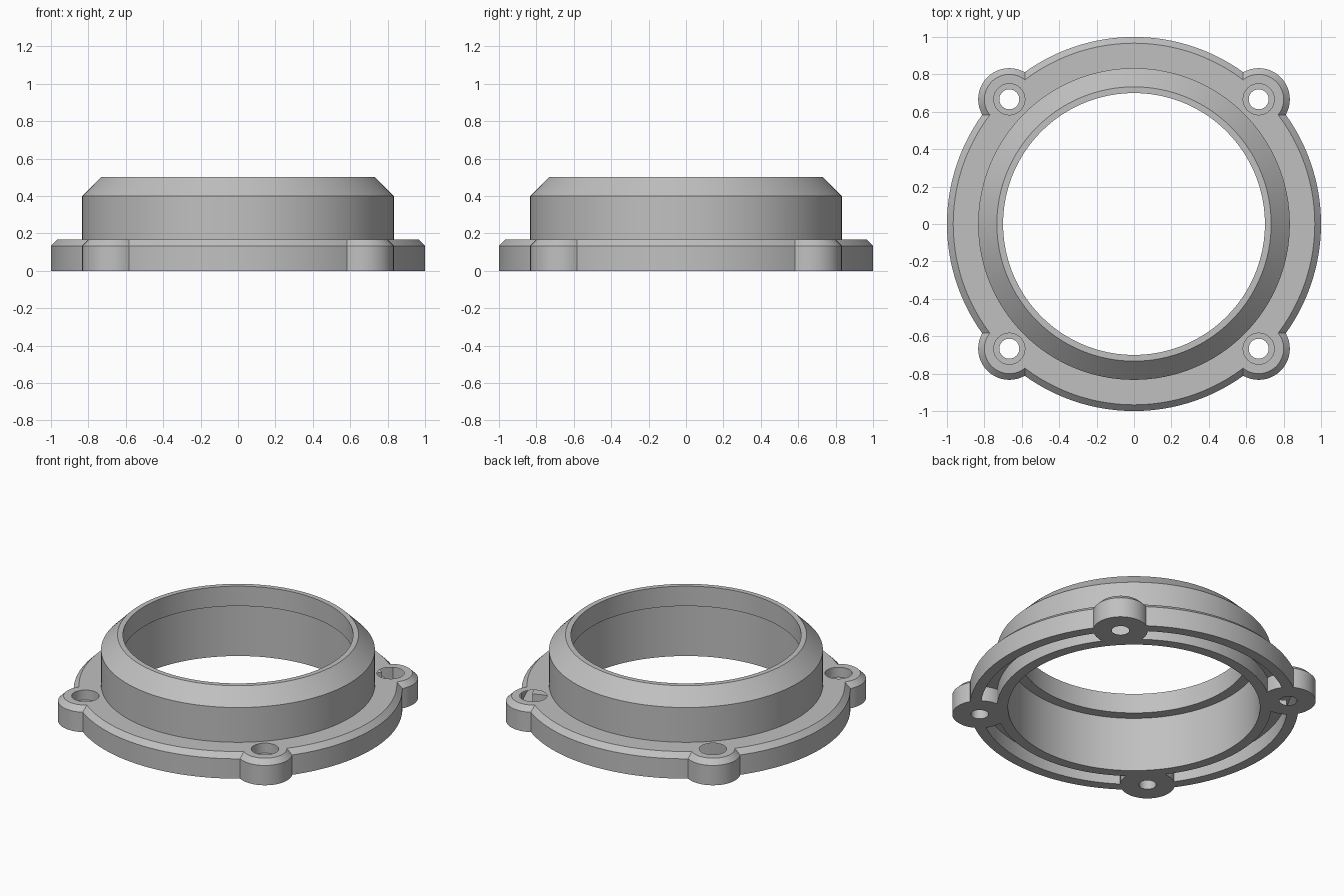
import bpy, bmesh, math
from mathutils import Matrix, Vector

cube = bpy.data.objects.get("Cube")
if cube:
    bpy.data.objects.remove(cube, do_unlink=True)

UNIT = 1 / 30  # profiles below are drawn with a flange radius of 30

grey = bpy.data.materials.new("plain grey")
grey.use_nodes = True
colour = (0.53, 0.53, 0.53, 1)
grey.diffuse_color = colour
grey.node_tree.nodes["Principled BSDF"].inputs["Base Color"].default_value = colour


def lathe(name, profile, steps, centre=(0, 0)):
    """Revolve an (r, z) profile about a vertical axis through centre."""
    bm = bmesh.new()
    verts = [bm.verts.new((r * UNIT, 0, z * UNIT)) for r, z in profile]
    pairs = list(zip(verts, verts[1:]))
    if profile[0][0] > 0:  # a ring section is closed; a solid one ends on the axis
        pairs.append((verts[-1], verts[0]))
    edges = [bm.edges.new(p) for p in pairs]
    bmesh.ops.spin(bm, geom=verts + edges, cent=(0, 0, 0), axis=(0, 0, 1),
                   angle=math.tau, steps=steps)
    bmesh.ops.remove_doubles(bm, verts=bm.verts, dist=1e-5)
    bmesh.ops.recalc_face_normals(bm, faces=bm.faces)
    bm.transform(Matrix.Translation(Vector((*centre, 0)) * UNIT))
    mesh = bpy.data.meshes.new(name)
    bm.to_mesh(mesh)
    bm.free()
    mesh.materials.append(grey)
    obj = bpy.data.objects.new(name, mesh)
    bpy.context.collection.objects.link(obj)
    return obj


def combine(target, tool, operation):
    """Apply a boolean to target and discard the tool."""
    mod = target.modifiers.new(operation, 'BOOLEAN')
    mod.operation = operation
    mod.solver = 'EXACT'
    mod.object = tool
    bpy.ops.object.modifier_apply(modifier=mod.name)
    bpy.data.objects.remove(tool, do_unlink=True)


# Flange with a grooved underside, raised collar and inner lip
ring = lathe("flanged_collar", [
    (23, 0), (25, 0), (25, 3), (28, 3), (28, 0), (30, 0), (30, 4), (29, 5),
    (25, 5), (25, 12), (22, 15), (21, 15), (21, 11), (23, 11)], 128)
bpy.ops.object.select_all(action='DESELECT')
ring.select_set(True)
bpy.context.view_layer.objects.active = ring

# Four chamfered screw bosses with counterbored holes
corners = [(x, y) for x in (-20, 20) for y in (-20, 20)]
for corner in corners:
    boss = lathe("screw_boss", [(0, 0), (5, 0), (5, 4), (4, 5), (0, 5)], 48, corner)
    combine(ring, boss, 'UNION')
for corner in corners:
    hole = lathe("screw_hole", [(0, -1), (1.6, -1), (1.6, 3), (2.5, 3), (2.5, 6), (0, 6)],
                 32, corner)
    hole.hide_render = True
    combine(ring, hole, 'DIFFERENCE')

bpy.ops.object.shade_smooth_by_angle(angle=math.radians(25))
